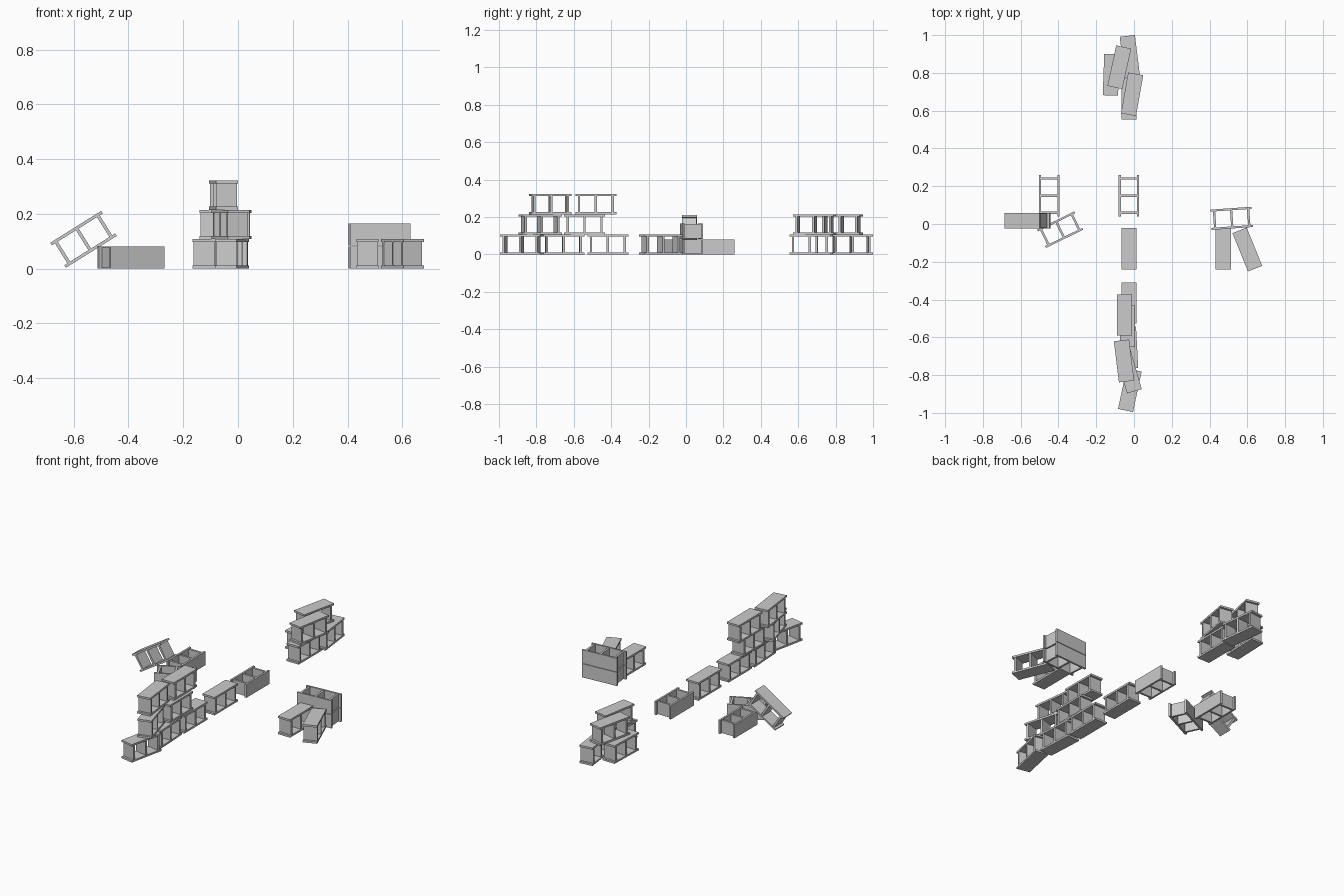
import bpy, bmesh
from math import radians
from mathutils import Matrix, Euler

if "Cube" in bpy.data.objects:
    bpy.data.objects.remove(bpy.data.objects["Cube"])

L, W, H = 0.219, 0.081, 0.1075   # block length, width, height
PLATE, WEB, INSET = 0.011, 0.012, 0.013


def add_box(bm, size, loc):
    bmesh.ops.create_cube(bm, size=1, matrix=Matrix.Translation(loc) @ Matrix.Diagonal((*size, 1)))


# Shared block: two face plates joined by three webs, hollow along the width
bm = bmesh.new()
for s in (-1, 1):
    add_box(bm, (W, L, PLATE), (0, 0, s * (H - PLATE) / 2))
for s in (-1, 0, 1):
    add_box(bm, (W - 0.004, WEB, H - 2 * PLATE), (0, s * (L / 2 - INSET - WEB / 2), 0))
mesh = bpy.data.meshes.new("cinder_block")
bm.to_mesh(mesh)
bm.free()


def block(name, x, y, z, rot=(0, 0, 0)):
    ob = bpy.data.objects.new(name, mesh)
    bpy.context.collection.objects.link(ob)
    ob.location = (x, y, z)
    ob.rotation_euler = Euler([radians(a) for a in rot])
    return ob


# Upright blocks: name, x, y, row, turn about z
upright = [
    # front wall
    ("front_wall_block", -0.022, -0.880, 0, -12),
    ("front_wall_block", -0.024, -0.655, 0, 3),
    ("front_wall_block", -0.026, -0.418, 0, 0),
    ("front_wall_block", -0.028, -0.780, 1, 16),
    ("front_wall_block", -0.034, -0.542, 1, 0),
    ("front_wall_block", -0.050, -0.482, 2, 0),
    ("front_wall_block", -0.053, -0.725, 2, 7),
    # rear pile
    ("rear_pile_block", -0.121, 0.790, 0, -2),
    ("rear_pile_block", -0.022, 0.887, 0, 7),
    ("rear_pile_block", -0.026, 0.662, 0, 0),
    ("rear_pile_block", -0.010, 0.687, 1, -10),
    ("rear_pile_block", -0.078, 0.830, 1, -12.5),
    # single block in the middle and pair on the right
    ("middle_block", -0.026, -0.132, 0, 0),
    ("right_pile_block", 0.473, -0.132, 0, 0),
    ("right_pile_block", 0.600, -0.135, 0, 22),
]
for name, x, y, row, turn in upright:
    block(name, x, y, H * (row + 0.5), (0, 0, turn))

# Blocks lying with the openings up: name, x, y, level, turn about z
lying = [
    ("middle_lying_block", -0.027, 0.150, 0, 0),
    ("left_lying_block", -0.449, 0.150, 0, 0),
    ("left_lying_block", -0.391, -0.030, 0, -64),
    ("right_lying_block", 0.517, 0.030, 0, 94),
    ("right_lying_block", 0.517, 0.030, 1, 94),
]
for name, x, y, level, turn in lying:
    block(name, x, y, (W + 0.003) * level + W / 2, (0, 90, turn))

# Block leaning on the left group, length tilted up to the right
lean = block("leaning_block", -0.564, 0.018, 0.107)
lean.rotation_euler = (Matrix.Rotation(radians(-32), 3, 'Y') @ Matrix.Rotation(radians(90), 3, 'Z')).to_euler()
